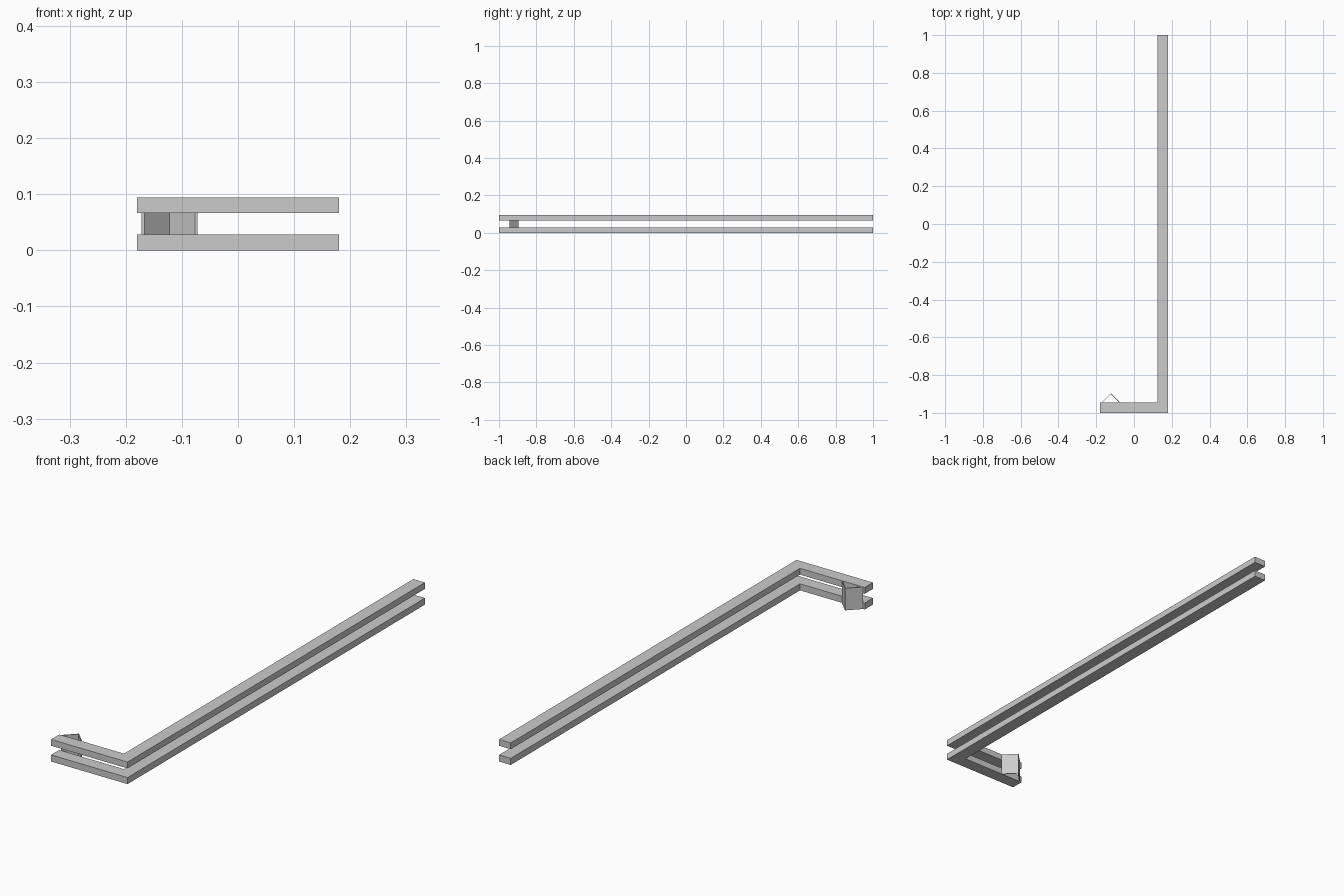
import bpy
import bmesh

cube = bpy.data.objects.get("Cube")
if cube:
    bpy.data.objects.remove(cube, do_unlink=True)

grey = bpy.data.materials.new("light grey")
grey.use_nodes = True
colour = (0.6, 0.6, 0.6, 1)
grey.diffuse_color = colour
grey.node_tree.nodes["Principled BSDF"].inputs["Base Color"].default_value = colour


def extrude_outline(name, outline, bottom, top):
    """Extrude a flat outline upwards into a solid."""
    bm = bmesh.new()
    face = bm.faces.new([bm.verts.new((x, y, bottom)) for x, y in outline])
    result = bmesh.ops.extrude_face_region(bm, geom=[face])
    moved = [v for v in result["geom"] if isinstance(v, bmesh.types.BMVert)]
    bmesh.ops.translate(bm, verts=moved, vec=(0, 0, top - bottom))
    bmesh.ops.recalc_face_normals(bm, faces=bm.faces)
    mesh = bpy.data.meshes.new(name)
    bm.to_mesh(mesh)
    bm.free()
    mesh.materials.append(grey)
    obj = bpy.data.objects.new(name, mesh)
    bpy.context.collection.objects.link(obj)


side, width, height = 0.18, 0.055, 0.094
inner_y = width - 1

# Two stacked L-shaped rails
rail = [(-side, -1), (side, -1), (side, 1), (side - width, 1),
        (side - width, inner_y), (-side, inner_y)]
extrude_outline("lower_rail", rail, 0, 0.028)
extrude_outline("upper_rail", rail, 0.067, height)

# Thin folded plate standing behind the short arm
fold_x, reach, wall = -0.122, 0.05, 0.005
plate = [(fold_x - reach, inner_y), (fold_x - reach + wall, inner_y),
         (fold_x, inner_y + reach - wall), (fold_x + reach - wall, inner_y),
         (fold_x + reach, inner_y), (fold_x, inner_y + reach)]
extrude_outline("folded_plate", plate, 0, height)
